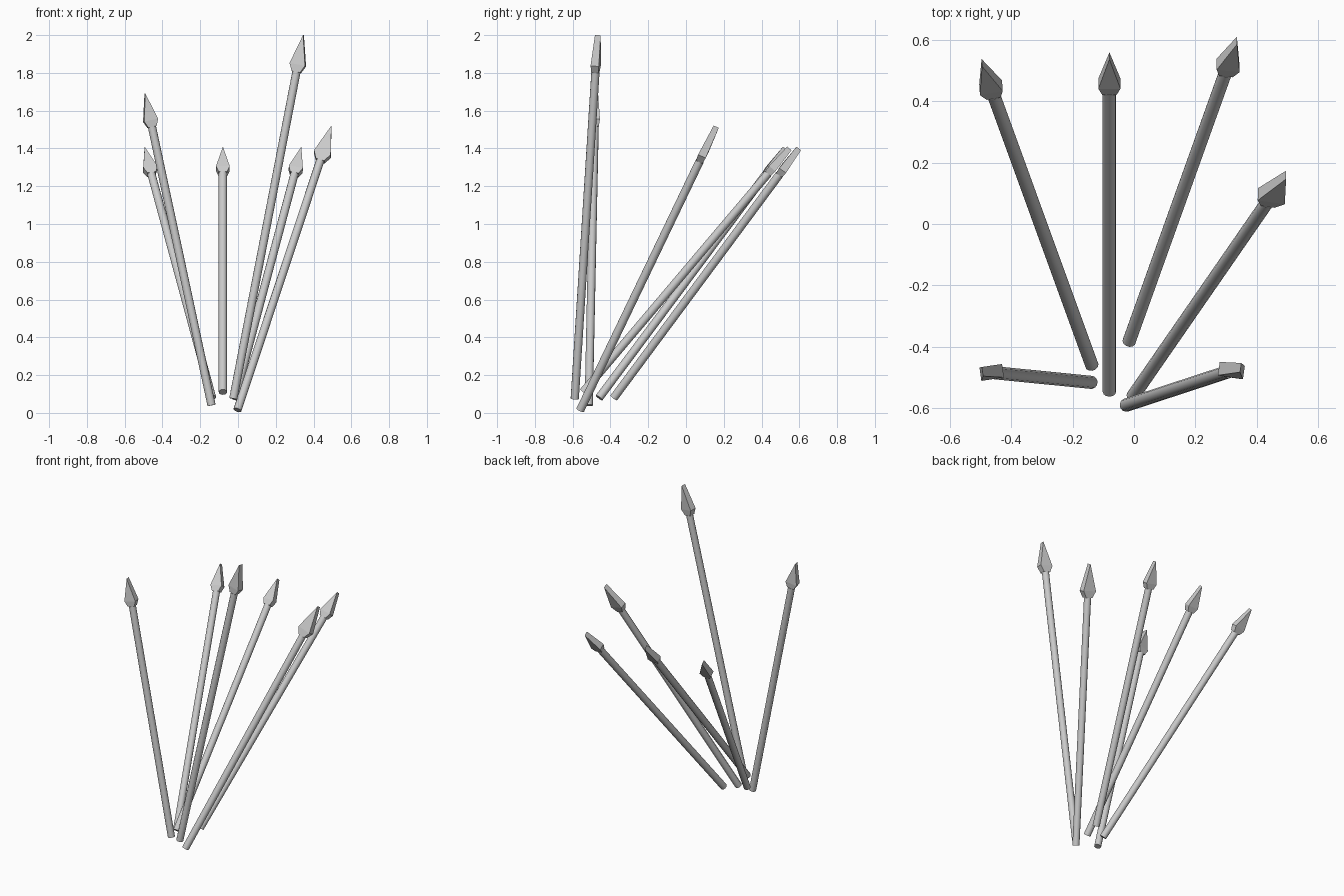
import bpy, bmesh, math
from mathutils import Vector, Matrix

if "Cube" in bpy.data.objects:
    bpy.data.objects.remove(bpy.data.objects["Cube"])

# butt centre, tip centre, top-view turn of the blade (deg), head length, head half width
SPEARS = [
    ((-0.137, -0.460, 0.08), (-0.495, 0.525, 1.40), 10, 0.175, 0.038),
    ((-0.080, -0.545, 0.11), (-0.080, 0.547, 1.40), 0, 0.175, 0.036),
    ((-0.016, -0.382, 0.08), (0.335, 0.597, 1.40), -6, 0.175, 0.038),
    ((-0.003, -0.560, 0.015), (0.495, 0.160, 1.515), -8, 0.21, 0.046),
    ((-0.025, -0.589, 0.075), (0.347, -0.467, 2.0), -9, 0.20, 0.042),
    ((-0.140, -0.515, 0.04), (-0.493, -0.480, 1.69), 9, 0.18, 0.038),
]
R = 0.022


def finish(bm, name, mat):
    bmesh.ops.recalc_face_normals(bm, faces=bm.faces)
    me = bpy.data.meshes.new(name)
    bm.to_mesh(me)
    bm.free()
    ob = bpy.data.objects.new(name, me)
    ob.matrix_world = mat
    bpy.context.collection.objects.link(ob)
    return ob


def shaft(length, mat):
    bm = bmesh.new()
    bmesh.ops.create_cone(bm, cap_ends=True, segments=12, radius1=R, radius2=R,
                          depth=length, matrix=Matrix.Translation((0, 0, length / 2)))
    for f in bm.faces:
        f.smooth = len(f.verts) == 4
    for e in bm.edges:
        if e.calc_face_angle(0) > math.radians(60):
            e.smooth = False
    finish(bm, "spear_shaft", mat)


def head(z0, length, half_w, mat):
    # flat kite: (height, half width, half thickness) rings closing to a chisel tip
    bm = bmesh.new()
    rings = []
    for z, w, t in ((0, 0.023, 0.019), (0.2, half_w, 0.022)):
        rings.append([bm.verts.new((sx * w, sy * t, z0 + z * length))
                      for sx, sy in ((-1, -1), (1, -1), (1, 1), (-1, 1))])
    front, back = [bm.verts.new((0, y, z0 + length)) for y in (-0.015, 0.015)]
    a, b = rings
    bm.faces.new(a)
    for i in range(4):
        j = (i + 1) % 4
        bm.faces.new((a[i], a[j], b[j], b[i]))
    bm.faces.new((b[0], b[1], front))
    bm.faces.new((b[2], b[3], back))
    bm.faces.new((b[1], b[2], back, front))
    bm.faces.new((b[3], b[0], front, back))
    finish(bm, "spear_head", mat)


for butt, tip, turn, head_len, half_w in SPEARS:
    butt, tip = Vector(butt), Vector(tip)
    total = (tip - butt).length
    d = (tip - butt) / total
    # blade width axis: perpendicular to the shaft, with the given top-view heading
    t = math.radians(turn)
    w = Vector((math.cos(t), math.sin(t), 0))
    w.z = -(w.x * d.x + w.y * d.y) / d.z
    w.normalize()
    mat = Matrix((w, d.cross(w), d)).transposed().to_4x4()
    mat.translation = butt
    shaft(total - head_len, mat)
    head(total - head_len, head_len, half_w, mat)
